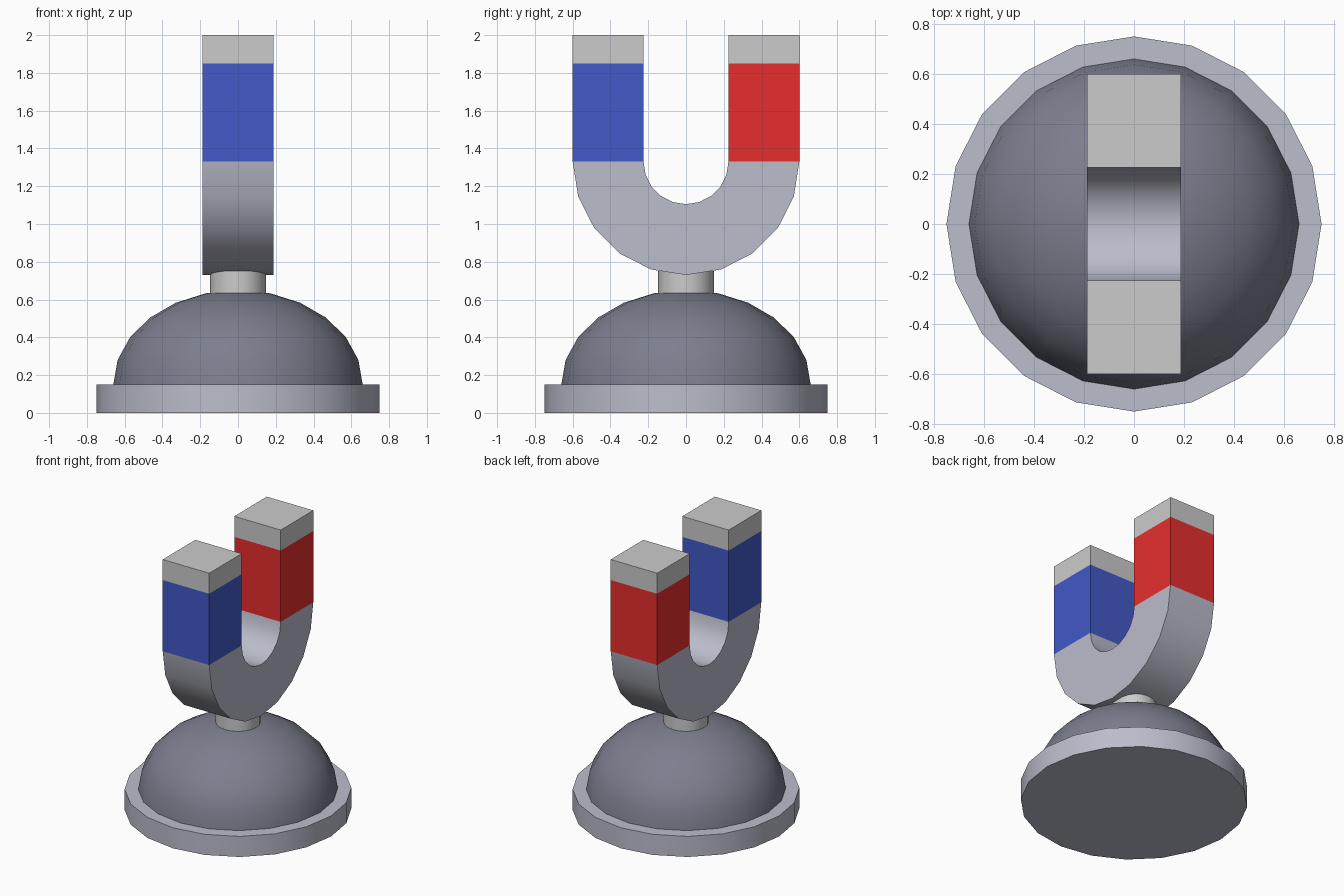
import bpy, bmesh
from math import cos, sin, pi, radians

if "Cube" in bpy.data.objects:
    bpy.data.objects.remove(bpy.data.objects["Cube"])

SIDES = 20
DEPTH = 0.1875            # half thickness of the magnet in x
OUTER, INNER = 0.6, 0.225  # magnet bend radii
BEND_Z = 1.33


def material(name, rgb):
    mat = bpy.data.materials.new(name)
    mat.diffuse_color = (*rgb, 1)
    mat.use_nodes = True
    mat.node_tree.nodes["Principled BSDF"].inputs["Base Color"].default_value = mat.diffuse_color
    return mat


steel = material("steel", (0.5, 0.51, 0.6))
dark = material("dark_steel", (0.2, 0.21, 0.27))
red = material("red_paint", (0.8, 0.027, 0.027))
blue = material("blue_paint", (0.054, 0.1, 0.58))


def make(name, bm, mat=None, smooth=True):
    bmesh.ops.recalc_face_normals(bm, faces=bm.faces)
    mesh = bpy.data.meshes.new(name)
    bm.to_mesh(mesh)
    bm.free()
    obj = bpy.data.objects.new(name, mesh)
    bpy.context.collection.objects.link(obj)
    if mat:
        mesh.materials.append(mat)
    if smooth:
        bpy.ops.object.select_all(action='DESELECT')
        obj.select_set(True)
        bpy.context.view_layer.objects.active = obj
        bpy.ops.object.shade_smooth_by_angle(angle=radians(40))
    return obj


def cylinder(name, radius, z0, z1, mat=None):
    bm = bmesh.new()
    bmesh.ops.create_cone(bm, cap_ends=True, segments=SIDES, radius1=radius,
                          radius2=radius, depth=z1 - z0)
    bmesh.ops.translate(bm, verts=bm.verts, vec=(0, 0, (z0 + z1) / 2))
    return make(name, bm, mat)


def block(name, side, z0, z1, mat=None):
    bm = bmesh.new()
    bmesh.ops.create_cube(bm, size=1)
    bmesh.ops.scale(bm, verts=bm.verts, vec=(2 * DEPTH, OUTER - INNER, z1 - z0))
    bmesh.ops.translate(bm, verts=bm.verts,
                        vec=(0, side * (OUTER + INNER) / 2, (z0 + z1) / 2))
    return make(name, bm, mat, smooth=False)


# Round base plate and neck
cylinder("base_plate", 0.75, 0, 0.15, steel)
cylinder("neck", 0.148, 0.6, 0.75)

# Flattened half-sphere dome
bm = bmesh.new()
bmesh.ops.create_uvsphere(bm, u_segments=SIDES, v_segments=12, radius=1)
bmesh.ops.delete(bm, geom=[v for v in bm.verts if v.co.z < -0.01], context='VERTS')
bmesh.ops.scale(bm, verts=bm.verts, vec=(0.66, 0.66, 0.5))
bmesh.ops.translate(bm, verts=bm.verts, vec=(0, 0, 0.15))
make("dome", bm, dark)

# Half-ring magnet bend: one outline extruded across x
bm = bmesh.new()
angles = [pi + pi * i / 10 for i in range(11)]
outline = [(OUTER, a) for a in angles] + [(INNER, a) for a in reversed(angles)]
face = bm.faces.new([bm.verts.new((-DEPTH, r * cos(a), BEND_Z + r * sin(a)))
                     for r, a in outline])
ext = bmesh.ops.extrude_face_region(bm, geom=[face], use_keep_orig=True)
bmesh.ops.translate(bm, vec=(2 * DEPTH, 0, 0),
                    verts=[g for g in ext["geom"] if isinstance(g, bmesh.types.BMVert)])
make("magnet_bend", bm, steel)

# Painted poles and bare tips
for label, side, mat in (("blue", -1, blue), ("red", 1, red)):
    block(label + "_pole", side, BEND_Z, 1.85, mat)
    block(label + "_pole_tip", side, 1.85, 2.0)
